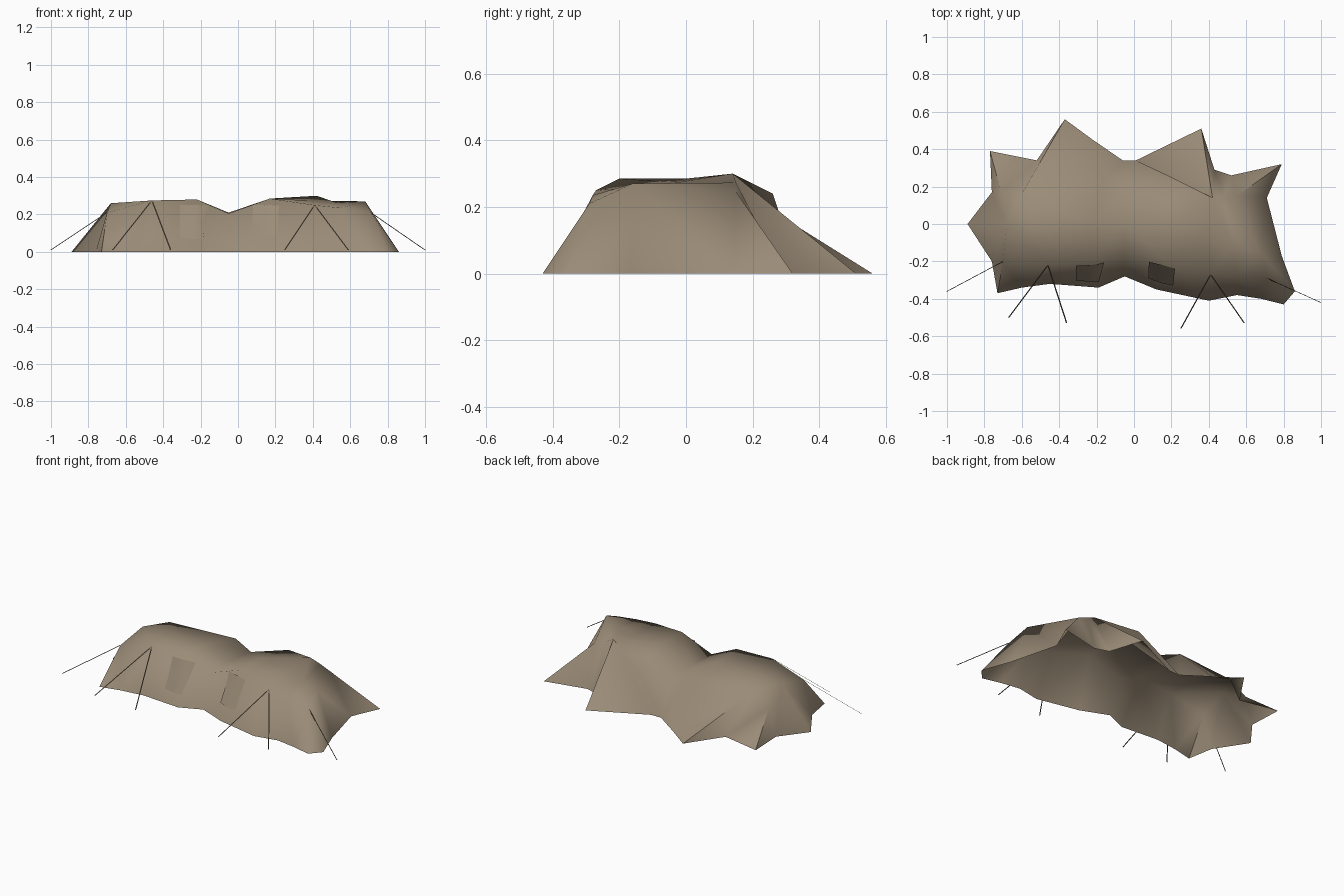
import bpy
import math
from mathutils import Vector
from mathutils.bvhtree import BVHTree

cube = bpy.data.objects.get("Cube")
if cube:
    bpy.data.objects.remove(cube, do_unlink=True)


def make_material(name, colour):
    material = bpy.data.materials.new(name)
    material.use_nodes = True
    material.diffuse_color = colour
    material.node_tree.nodes["Principled BSDF"].inputs["Base Color"].default_value = colour
    return material


canvas = make_material("tan canvas", (0.325, 0.26, 0.185, 1))
cord = make_material("brown cord", (0.14, 0.11, 0.08, 1))


def make_mesh(name, points, faces, material):
    mesh = bpy.data.meshes.new(name)
    mesh.from_pydata(points, [], faces)
    mesh.materials.append(material)
    mesh.update()
    obj = bpy.data.objects.new(name, mesh)
    bpy.context.collection.objects.link(obj)
    return obj


def smooth(obj, degrees):
    bpy.ops.object.select_all(action="DESELECT")
    obj.select_set(True)
    bpy.context.view_layer.objects.active = obj
    bpy.ops.object.shade_smooth_by_angle(angle=math.radians(degrees))


def grid_faces(columns, rows):
    return [(r * columns + c, r * columns + c + 1,
             (r + 1) * columns + c + 1, (r + 1) * columns + c)
            for r in range(rows - 1) for c in range(columns - 1)]


def split_taut(points, quads):
    """Split each quad along its higher diagonal, as stretched cloth folds."""
    triangles = []
    for a, b, c, d in quads:
        if points[a][2] + points[c][2] >= points[b][2] + points[d][2]:
            triangles += [(a, b, c), (a, c, d)]
        else:
            triangles += [(a, b, d), (b, c, d)]
    return triangles


# Ground outline of the canvas, pegged out in points
front_hem = [(-.73, -.37), (-.6, -.34), (-.45, -.32), (-.19, -.34), (-.05, -.28),
             (.12, -.35), (.4, -.41), (.55, -.38), (.68, -.4), (.8, -.43)]
back_hem = [(-.77, .39), (-.52, .34), (-.37, .56), (-.22, .45), (-.06, .34),
            (.01, .34), (.36, .51), (.43, .29), (.52, .26), (.79, .32)]
right_hem = [(-.76, -.2), (-.89, 0), (-.76, .17)]
left_hem = [(.86, -.36), (.79, -.17), (.71, .14)]

# Raised canvas: front eave, ridge and back eave
front_eave = [(-.7, -.2, .21), (-.46, -.22, .275), (-.22, -.2, .28), (-.05, -.19, .205),
              (.17, -.2, .285), (.41, -.27, .25), (.55, -.28, .235), (.71, -.29, .21)]
ridge = [(-.68, 0, .26), (-.46, 0, .275), (-.22, 0, .275), (-.05, 0, .21),
         (.17, 0, .285), (.38, -.05, .275), (.53, -.1, .262), (.68, -.16, .27)]
back_eave = [(-.71, .17, .17), (-.6, .16, .25), (-.17, .22, .235), (-.04, .19, .195),
             (.18, .26, .24), (.42, .14, .3), (.48, .15, .273), (.55, .15, .245)]


def on_ground(points):
    return [(x, y, 0) for x, y in points]


rows = [on_ground(front_hem)]
for start, middle, end in zip(on_ground(right_hem), (front_eave, ridge, back_eave),
                              on_ground(left_hem)):
    rows.append([start] + middle + [end])
rows.append(on_ground(back_hem))
points = [p for row in rows for p in row]
faces = split_taut(points, grid_faces(len(front_hem), len(rows)))
tent = make_mesh("tent_canvas", points, faces, canvas)
smooth(tent, 80)

# Door flaps laid just in front of the front wall
surface = BVHTree.FromPolygons([Vector(p) for p in points], faces)


def door_flap(name, low_left, low_right, high_right, high_left, steps=5):
    flap = []
    for r in range(steps):
        for c in range(steps):
            u, v = c / (steps - 1), r / (steps - 1)
            low = Vector(low_left).lerp(Vector(low_right), u)
            high = Vector(high_left).lerp(Vector(high_right), u)
            x, z = low.lerp(high, v)
            hit, normal, _, _ = surface.ray_cast(Vector((x, -2, z)), Vector((0, 1, 0)))
            if normal.y > 0:
                normal = -normal
            flap.append(hit + normal * 0.006)
    smooth(make_mesh(name, flap, grid_faces(steps, steps), canvas), 40)


door_flap("right_door_flap", (-.31, .07), (-.19, .065), (-.16, .245), (-.31, .25))
door_flap("left_door_flap", (.08, .08), (.21, .08), (.22, .245), (.08, .25))


# Flat guy ropes from the eaves down to the ground
def guy_rope(name, top, foot):
    half = Vector((0.0035, 0, 0))
    top, foot = Vector(top), Vector(foot)
    make_mesh(name, [top - half, foot - half, foot + half, top + half],
              [(0, 1, 2, 3)], cord)


guy_rope("right_end_rope", front_eave[0], (-1, -.36, .01))
guy_rope("left_end_rope", front_eave[-1], (1, -.42, .01))
for side, top, feet in (("right", front_eave[1], ((-.67, -.5), (-.36, -.53))),
                        ("left", front_eave[5], ((.25, -.56), (.59, -.53)))):
    for part, (x, y) in zip(("outer", "inner"), feet):
        guy_rope(f"{side}_{part}_rope", top, (x, y, .01))
